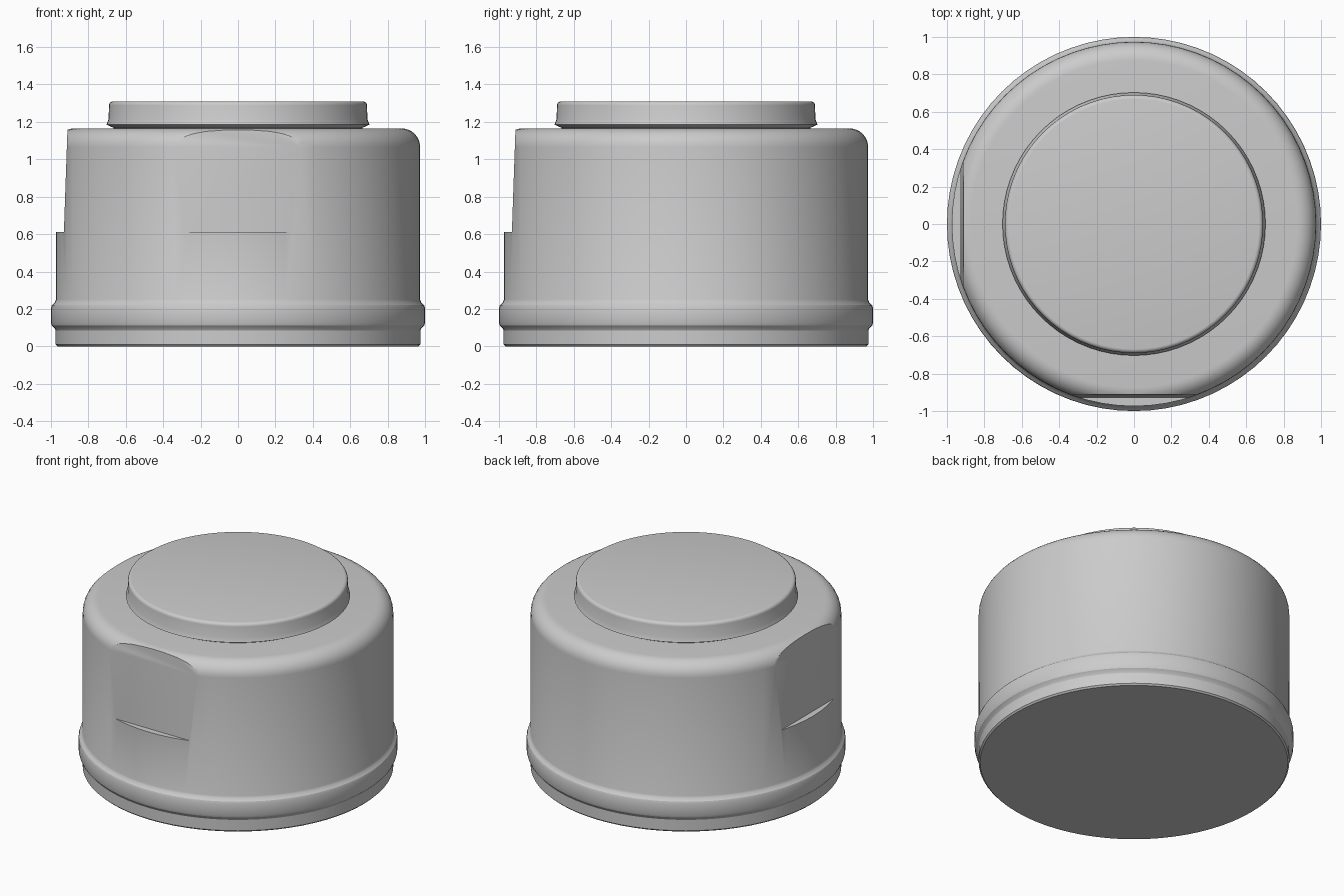
import bpy, bmesh, math
from mathutils import Vector, Matrix

cube = bpy.data.objects.get("Cube")
if cube:
    bpy.data.objects.remove(cube, do_unlink=True)

SIDES = 72

grey = bpy.data.materials.new("plain_grey")
grey.use_nodes = True
colour = (0.6, 0.6, 0.6, 1)
grey.diffuse_color = colour
grey.node_tree.nodes["Principled BSDF"].inputs["Base Color"].default_value = colour


def arc(cx, cz, r, steps):
    """Quarter round turning from a vertical wall onto a flat top."""
    angles = [math.pi / 2 * i / steps for i in range(steps + 1)]
    return [(cx + r * math.cos(a), cz + r * math.sin(a)) for a in angles]


def make_object(name, bm):
    bmesh.ops.recalc_face_normals(bm, faces=bm.faces)
    mesh = bpy.data.meshes.new(name)
    bm.to_mesh(mesh)
    bm.free()
    mesh.materials.append(grey)
    obj = bpy.data.objects.new(name, mesh)
    bpy.context.collection.objects.link(obj)
    return obj


def lathe(name, profile):
    """Closed solid of revolution from (radius, height) points."""
    bm = bmesh.new()
    rings = []
    for r, z in profile:
        rings.append([bm.verts.new((r * math.cos(t), r * math.sin(t), z))
                      for t in (math.tau * i / SIDES for i in range(SIDES))])
    for low, high in zip(rings, rings[1:]):
        for i in range(SIDES):
            j = (i + 1) % SIDES
            bm.faces.new((low[i], low[j], high[j], high[i]))
    bm.faces.new(rings[0][::-1])
    bm.faces.new(rings[-1])
    return make_object(name, bm)


def activate(obj):
    bpy.ops.object.select_all(action='DESELECT')
    obj.select_set(True)
    bpy.context.view_layer.objects.active = obj


def cut_flat(target, turn):
    """Slice a slightly leaning flat, with a ledge below it, off one side."""
    bm = bmesh.new()
    bmesh.ops.create_cube(bm, size=1)
    for v in bm.verts:
        top, inner = v.co.z > 0, v.co.y > 0
        v.co.x *= 1.6
        v.co.z = 1.3 if top else 0.61
        v.co.y = (-0.907 if top else -0.931) if inner else -1.3
    bm.transform(Matrix.Rotation(turn, 4, 'Z'))
    cutter = make_object("flat_cutter", bm)
    cutter.hide_render = True
    mod = target.modifiers.new("flat", 'BOOLEAN')
    mod.operation = 'DIFFERENCE'
    mod.solver = 'EXACT'
    mod.object = cutter
    activate(target)
    bpy.ops.object.modifier_apply(modifier=mod.name)
    bpy.data.objects.remove(cutter, do_unlink=True)


# Body: foot, raised band, wall and rounded shoulder
body = lathe("body", [(0.965, 0), (0.975, 0.01), (0.975, 0.085), (0.98, 0.095),
                      (0.995, 0.11), (1.0, 0.125), (1.0, 0.205), (0.995, 0.22),
                      (0.98, 0.235), (0.974, 0.25)]
             + arc(0.874, 1.065, 0.1, 8))

# Wrench flats on the front and the -x side
for turn in (0, -math.pi / 2):
    cut_flat(body, turn)

# Raised round cap with a thin flared lip at its foot
cap = lathe("cap", [(0.66, 1.15), (0.665, 1.168), (0.703, 1.185), (0.692, 1.215)]
            + arc(0.668, 1.288, 0.022, 4))

for obj in (body, cap):
    activate(obj)
    bpy.ops.object.shade_smooth_by_angle(angle=math.radians(24))
